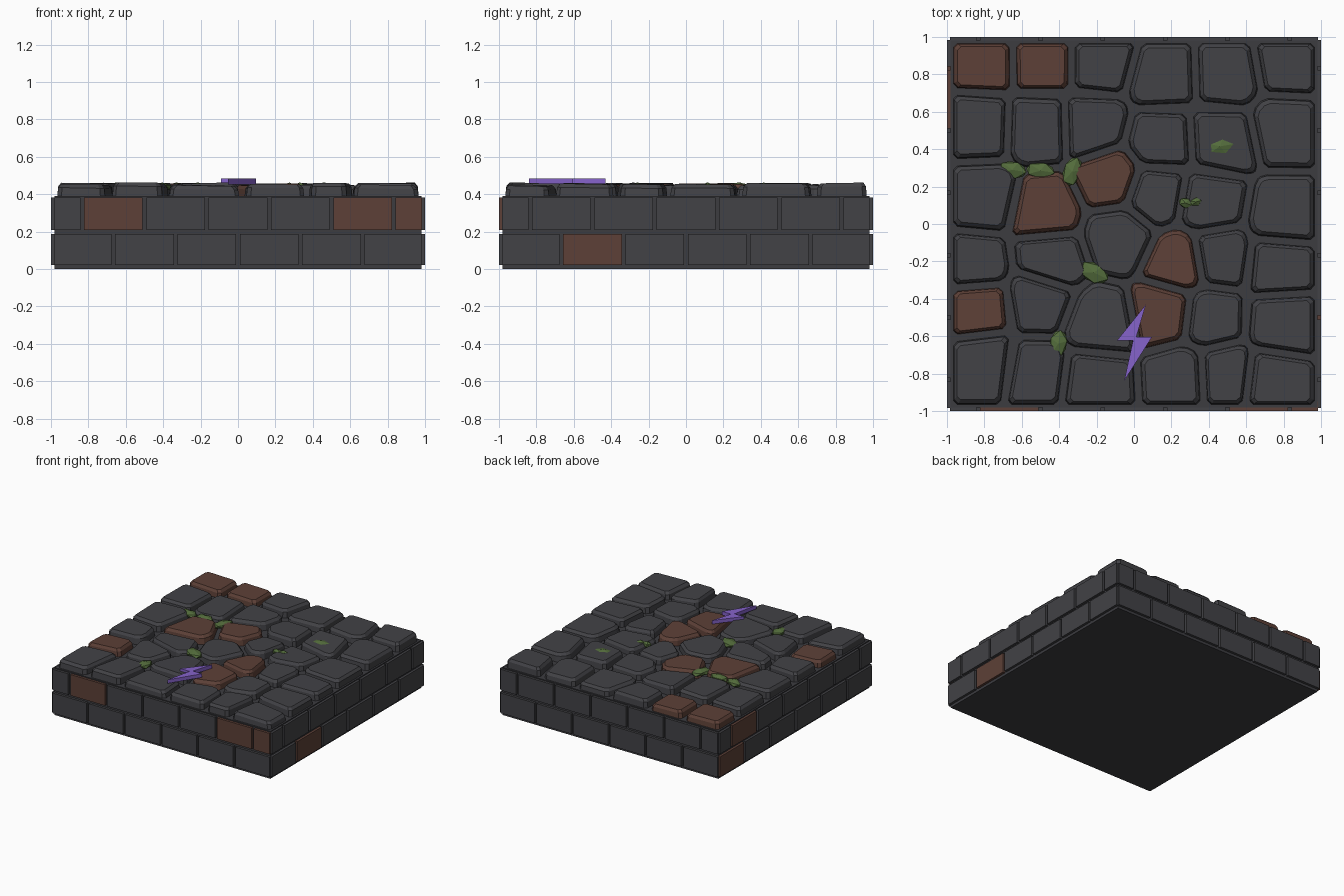
import bpy, bmesh, math, random
from mathutils import Vector, Matrix

if "Cube" in bpy.data.objects:
    bpy.data.objects.remove(bpy.data.objects["Cube"])

random.seed(4)


def material(name, r, g, b):
    lin = lambda c: ((c / 255 + 0.055) / 1.055) ** 2.4
    m = bpy.data.materials.new(name)
    m.diffuse_color = (lin(r), lin(g), lin(b), 1)
    m.use_nodes = True
    m.node_tree.nodes["Principled BSDF"].inputs["Base Color"].default_value = m.diffuse_color
    return m


STONE = material("dark grey stone", 66, 66, 70)
MORTAR = material("mortar grey", 60, 60, 64)
BROWN = material("brown stone", 93, 64, 55)
GREEN = material("moss green", 84, 109, 60)
PURPLE = material("purple", 134, 99, 203)


def make_object(name, bm, *mats):
    bmesh.ops.recalc_face_normals(bm, faces=bm.faces[:])
    me = bpy.data.meshes.new(name)
    bm.to_mesh(me)
    bm.free()
    for m in mats:
        me.materials.append(m)
    ob = bpy.data.objects.new(name, me)
    bpy.context.collection.objects.link(ob)
    return ob


def box(bm, lo, hi, mat=0):
    lo, hi = Vector(lo), Vector(hi)
    mtx = Matrix.Translation((lo + hi) / 2) @ Matrix.Diagonal((*(hi - lo), 1))
    for v in bmesh.ops.create_cube(bm, size=1, matrix=mtx)["verts"]:
        for f in v.link_faces:
            f.material_index = mat


def loft(bm, rings, mat=0):
    """Closed solid through rings of equal point count."""
    rs = [[bm.verts.new(p) for p in r] for r in rings]
    n = len(rs[0])
    faces = [bm.faces.new(rs[0][::-1]), bm.faces.new(rs[-1])]
    for a, b in zip(rs, rs[1:]):
        faces += [bm.faces.new((a[i], a[(i + 1) % n], b[(i + 1) % n], b[i])) for i in range(n)]
    for f in faces:
        f.material_index = mat


# Core slab
bm = bmesh.new()
box(bm, (-0.98, -0.98, 0), (0.98, 0.98, 0.39))
make_object("core_slab", bm, MORTAR)

# Two courses of bricks round the walls, upper course shifted by half a brick
brown_bricks = {("front", 1, 1), ("front", 1, 5), ("front", 1, 6),
                ("right", 0, 1), ("left", 1, 5), ("left", 0, 5)}
for wall in ("front", "right", "back", "left"):
    bm = bmesh.new()
    sign = -1 if wall in ("front", "left") else 1
    d0, d1 = sorted((sign * 0.95, sign))
    for row, (z0, z1) in enumerate(((0.022, 0.187), (0.21, 0.382))):
        for i in range(6 + row):
            start = -1 + (i - row / 2) / 3
            a = max(start + 0.01, -0.985)
            b = min(start + 1 / 3 - 0.01, 0.985)
            mat = int((wall, row, i) in brown_bricks)
            if wall in ("front", "back"):
                box(bm, (a, d0, z0), (b, d1, z1), mat)
            else:
                box(bm, (d0, a, z0), (d1, b, z1), mat)
    make_object(wall + "_bricks", bm, STONE, BROWN)

# Paving stones: cells around hand-placed centres
centres = [Vector(p) for p in (
    (-.81, .85), (-.49, .85), (-.17, .855), (.155, .79), (.50, .80), (.82, .84),
    (-.83, .52), (-.52, .50), (-.21, .535), (.14, .45), (.48, .45), (.81, .50),
    (-.81, .15), (-.475, .09), (-.145, .24), (.12, .15), (.42, .12), (.80, .075),
    (-.83, -.20), (-.44, -.19), (-.09, -.09), (.22, -.20), (.475, -.175), (.79, -.23),
    (-.83, -.455), (-.52, -.43), (-.18, -.52), (.14, -.48), (.43, -.50), (.80, -.535),
    (-.81, -.775), (-.52, -.80), (-.19, -.84), (.215, -.82), (.49, -.81), (.78, -.84))]
brown_stones = {0, 1, 13, 14, 21, 24, 27}


def clip(poly, point, normal):
    out = []
    for p, q in zip(poly, poly[1:] + poly[:1]):
        a, b = (p - point).dot(normal), (q - point).dot(normal)
        if a <= 0:
            out.append(p)
        if a * b < 0:
            out.append(p.lerp(q, a / (a - b)))
    return out


def cell(sites, i, gap):
    e = 0.985 - gap
    poly = [Vector(p) for p in ((-e, -e), (e, -e), (e, e), (-e, e))]
    for j, s in enumerate(sites):
        if j != i:
            n = (s - sites[i]).normalized()
            poly = clip(poly, (s + sites[i]) / 2 - n * gap, n)
    return poly


def centroid(poly):
    total, c = 0, Vector((0, 0))
    for p, q in zip(poly, poly[1:] + poly[:1]):
        k = p.x * q.y - q.x * p.y
        total += k
        c += (p + q) * k / 3
    return c / total


def chamfer(poly, size):
    """Drop tiny edges, then cut every corner."""
    pts = [p for p, q in zip(poly, poly[1:] + poly[:1]) if (p - q).length > 0.035]
    out = []
    for k, p in enumerate(pts):
        for q in (pts[k - 1], pts[(k + 1) % len(pts)]):
            d = q - p
            out.append(p + d.normalized() * min(size, d.length * 0.3))
    return out


# Shift the sites a little so that each cell sits over its centre
sites = [c.copy() for c in centres]
for _ in range(3):
    cents = [centroid(cell(sites, i, 0)) for i in range(len(sites))]
    sites = [s + (c - m) * 0.5 for s, c, m in zip(sites, centres, cents)]

bm = bmesh.new()
for i in range(len(sites)):
    outline = chamfer(cell(sites, i, 0.018), 0.022)
    c = centroid(outline)
    top = random.uniform(0.447, 0.459)
    tilt = Vector((random.uniform(-.025, .025), random.uniform(-.025, .025)))
    rings = []
    for scale, z, t in ((1, 0.38, 0), (0.96, top - 0.02, 1), (0.85, top, 1)):
        rings.append([(*(c + (p - c) * scale), z + t * (p - c).dot(tilt)) for p in outline])
    loft(bm, rings, int(i in brown_stones))
make_object("paving_stones", bm, STONE, BROWN)

# Moss clumps: x, y, half length, half width, turn in degrees
bm = bmesh.new()
for x, y, a, b, turn in ((-.65, .29, .085, .05, -10), (-.50, .285, .085, .05, -8),
                         (-.33, .28, .09, .055, 70), (.46, .415, .10, .058, 10),
                         (.275, .112, .04, .03, -20), (.33, .118, .035, .025, 15),
                         (-.215, -.26, .095, .058, -25), (-.405, -.64, .082, .052, 80)):
    mtx = (Matrix.Translation((x, y, 0.437)) @ Matrix.Rotation(math.radians(turn), 4, "Z")
           @ Matrix.Diagonal((a, b, 0.026, 1)))
    bmesh.ops.create_icosphere(bm, subdivisions=1, radius=1, matrix=mtx)
make_object("moss_clumps", bm, GREEN)

# Zigzag bolt plate lying on the stones
bolt = ((.064, -.43), (-.09, -.622), (-.005, -.622), (-.053, -.84), (.096, -.604), (.012, -.604))
bm = bmesh.new()
loft(bm, [[(x, y, z) for x, y in bolt] for z in (0.453, 0.483)])
make_object("zigzag_bolt", bm, PURPLE)
